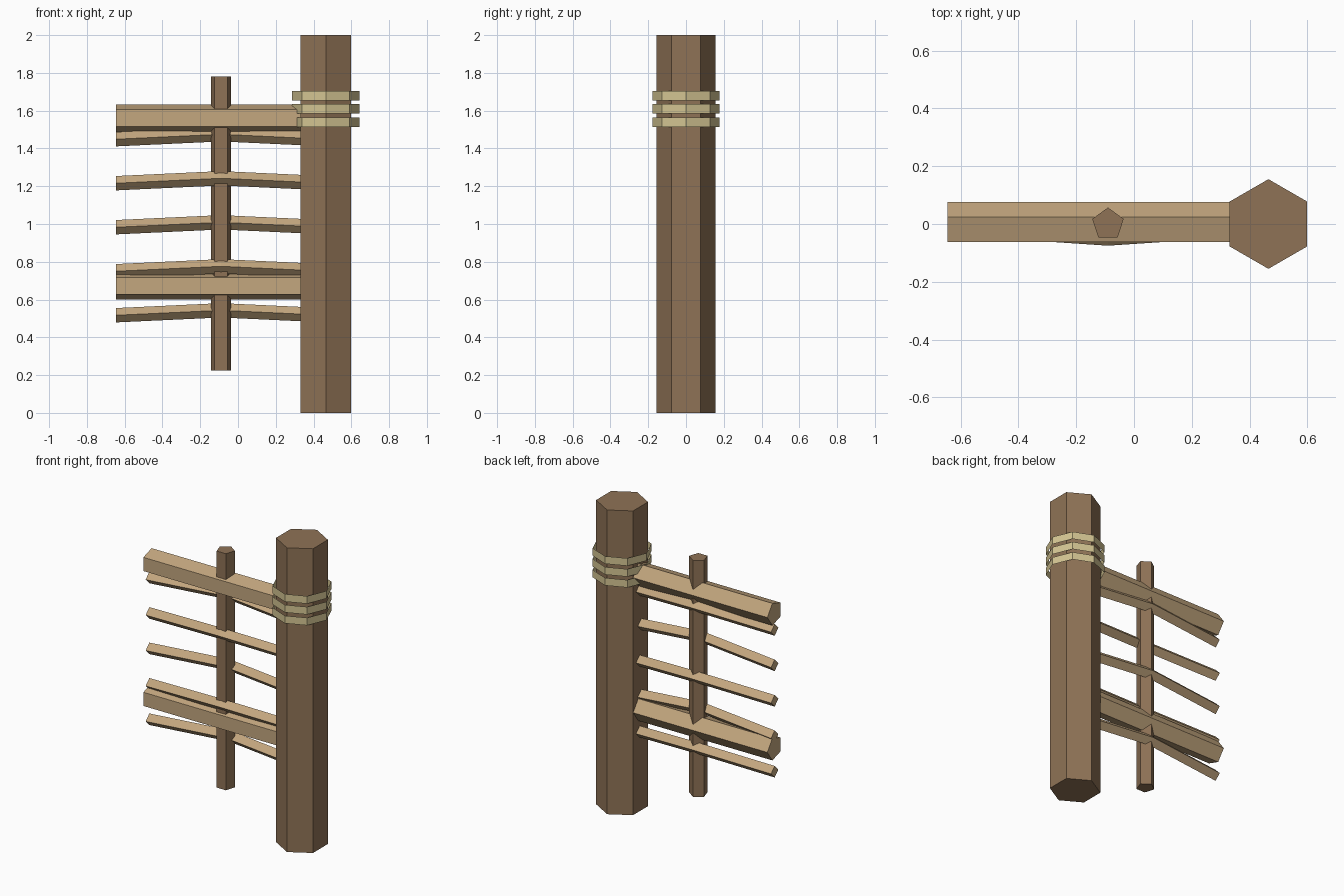
import bpy
import bmesh
from math import cos, sin, pi
from mathutils import Vector

cube = bpy.data.objects.get("Cube")
if cube:
    bpy.data.objects.remove(cube, do_unlink=True)


def material(name, color):
    mat = bpy.data.materials.new(name)
    mat.use_nodes = True
    mat.diffuse_color = (*color, 1)
    mat.node_tree.nodes["Principled BSDF"].inputs["Base Color"].default_value = (*color, 1)
    return mat


DARK = material("dark wood", (0.275, 0.171, 0.093))
LIGHT = material("light wood", (0.552, 0.386, 0.212))
ROPE = material("rope", (0.66, 0.56, 0.29))

POST_X = 0.465          # main post axis
STAKE_X = -0.09         # thin upright axis
LEFT_X = -0.645         # free end of the rails


def loft(name, mat, centres, radius, sides, u, v, capped=True):
    """Sweep a regular polygon, first corner along u, through the centres."""
    u, v = Vector(u), Vector(v)
    bm = bmesh.new()
    rings = []
    for c in centres:
        angles = [2 * pi * i / sides for i in range(sides)]
        rings.append([bm.verts.new(Vector(c) + radius * (u * cos(a) + v * sin(a)))
                      for a in angles])
    for a, b in zip(rings, rings[1:]):
        for i in range(sides):
            j = (i + 1) % sides
            bm.faces.new((a[i], a[j], b[j], b[i]))
    if capped:
        bm.faces.new(rings[0][::-1])
        bm.faces.new(rings[-1])
    mesh = bpy.data.meshes.new(name)
    bm.to_mesh(mesh)
    bm.free()
    mesh.materials.append(mat)
    obj = bpy.data.objects.new(name, mesh)
    bpy.context.collection.objects.link(obj)
    return obj


def upright(name, mat, x, z0, z1, radius, sides, capped=True):
    return loft(name, mat, [(x, 0, z0), (x, 0, z1)], radius, sides,
                (0, 1, 0), (-1, 0, 0), capped)


def crosswise(name, mat, centres, radius, sides):
    return loft(name, mat, centres, radius, sides, (0, 1, 0), (0, 0, 1))


# Uprights
upright("main_post", DARK, POST_X, 0, 2, 0.155, 6)
upright("thin_stake", DARK, STAKE_X, 0.225, 1.78, 0.057, 5)

# Open rope bands around the main post
for i, z in enumerate((1.5375, 1.609, 1.68)):
    upright(f"rope_band_{i + 1}", ROPE, POST_X, z - 0.025, z + 0.025, 0.178, 8, False)

# Thick rails
for name, z in (("upper_rail", 1.56), ("lower_rail", 0.673)):
    crosswise(name, LIGHT, [(LEFT_X, 0, z), (POST_X, 0, z)], 0.0765, 5)

# Thin slats woven alternately behind and in front of the stake
for i in range(5):
    z = 1.449 - 0.233 * i
    bend = 0.037 if i % 2 == 0 else -0.037
    crosswise(f"woven_slat_{i + 1}", LIGHT,
              [(LEFT_X, 0, z), (STAKE_X, bend, z + 0.026), (POST_X, 0, z)], 0.038, 4)
